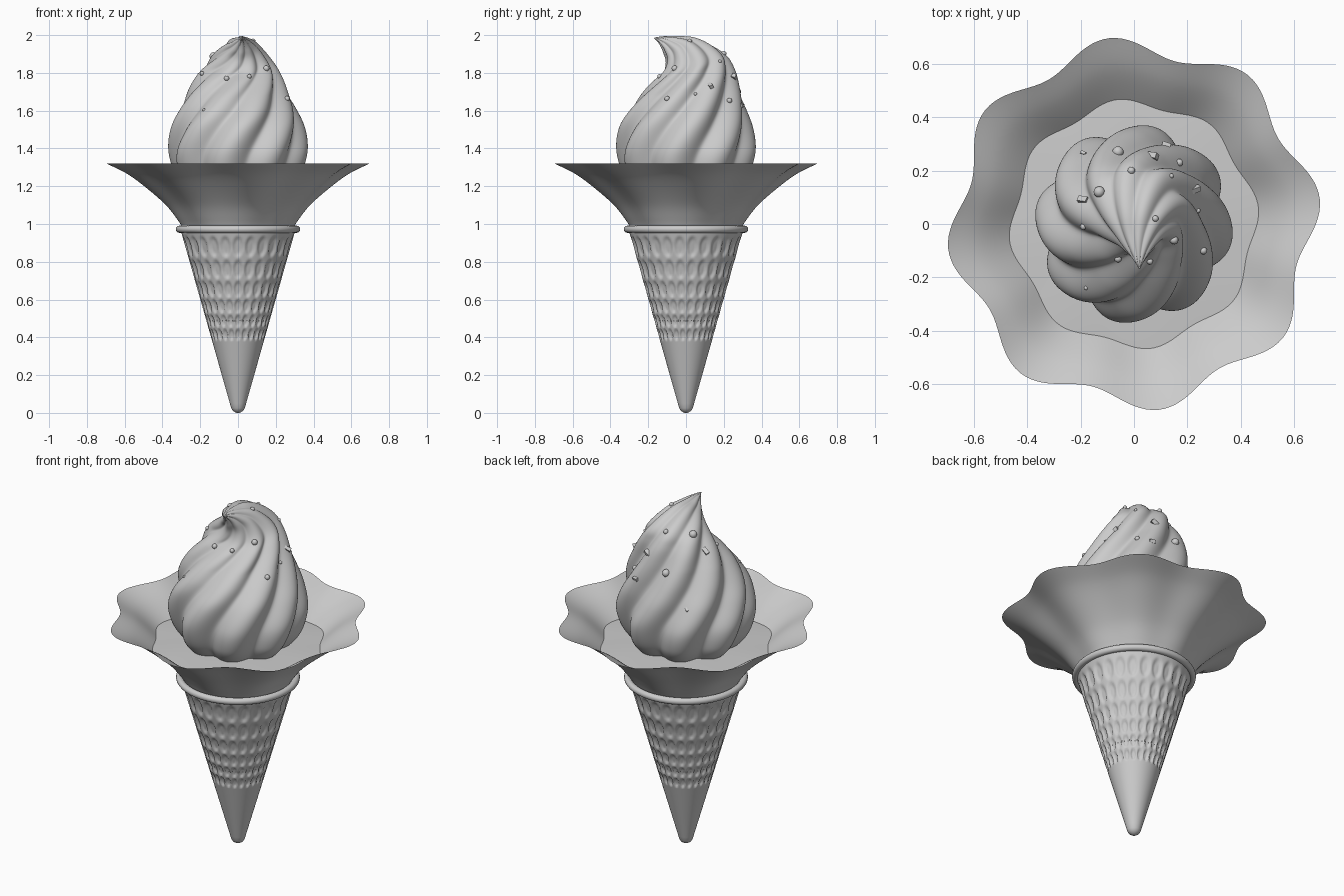
import bpy, math, random
from mathutils import Vector, Euler
from mathutils.bvhtree import BVHTree

if "Cube" in bpy.data.objects:
    bpy.data.objects.remove(bpy.data.objects["Cube"])

random.seed(4)
mat = bpy.data.materials.new("plain grey")
mat.diffuse_color = (0.6, 0.6, 0.6, 1)
mat.use_nodes = True
mat.node_tree.nodes["Principled BSDF"].inputs["Base Color"].default_value = mat.diffuse_color


def spline(pts, steps):
    """Catmull-Rom through tuples of any length."""
    out = []
    for i in range(len(pts) - 1):
        quad = [pts[min(max(i + k, 0), len(pts) - 1)] for k in (-1, 0, 1, 2)]
        for s in range(steps):
            t = s / steps
            out.append([0.5 * (2 * b + (c - a) * t + (2 * a - 5 * b + 4 * c - d) * t * t
                               + (3 * b - a - 3 * c + d) * t ** 3) for a, b, c, d in zip(*quad)])
    return out + [list(pts[-1])]


def loft(name, rings, caps=(False, False), angle=50):
    """Skin a list of equal-length closed rings."""
    n = len(rings[0])
    verts = [p for ring in rings for p in ring]
    faces = [(k * n + i, k * n + (i + 1) % n, (k + 1) * n + (i + 1) % n, (k + 1) * n + i)
             for k in range(len(rings) - 1) for i in range(n)]
    if caps[0]:
        faces.append(tuple(reversed(range(n))))
    if caps[1]:
        faces.append(tuple(range(len(verts) - n, len(verts))))
    me = bpy.data.meshes.new(name)
    me.from_pydata(verts, [], faces)
    ob = bpy.data.objects.new(name, me)
    bpy.context.collection.objects.link(ob)
    finish(ob, name, angle)
    return ob


def finish(ob, name, angle=50):
    ob.name = name
    ob.data.materials.append(mat)
    bpy.ops.object.select_all(action='DESELECT')
    bpy.context.view_layer.objects.active = ob
    ob.select_set(True)
    bpy.ops.object.shade_smooth_by_angle(angle=math.radians(angle))


def angles(n):
    return [2 * math.pi * i / n for i in range(n)]


# wafer cone with rows of pressed ovals
COLS = 26
ROWS = [(0.88, 0.058), (0.76, 0.053), (0.655, 0.045), (0.565, 0.038), (0.487, 0.034), (0.415, 0.031)]


def dimple(a, z):
    u = ((a * COLS / (2 * math.pi)) % 1 - 0.5) / 0.42
    for zc, h in ROWS:
        d = math.hypot(u, (z - zc) / h)
        if d < 1:
            return -0.010 * min(1, (1 - d) / 0.35)
    return 0


cone = []
for z, r in [(0, 0.004), (0.003, 0.015), (0.012, 0.028), (0.025, 0.036), (0.05, 0.043)]:
    cone.append([(r * math.cos(a), r * math.sin(a), z) for a in angles(COLS * 8)])
zs = [0.05 + 0.3 * k / 4 for k in range(1, 5)] + [0.35 + 0.62 * k / 72 for k in range(1, 73)]
for z in zs:
    base = 0.043 + (z - 0.05) * 0.284
    cone.append([((base + dimple(a, z)) * math.cos(a), (base + dimple(a, z)) * math.sin(a), z)
                 for a in angles(COLS * 8)])
loft("wafer_cone", cone, (True, True))

# rolled rim of the cone
bpy.ops.mesh.primitive_torus_add(major_segments=96, minor_segments=16, major_radius=0.31,
                                 minor_radius=0.019, location=(0, 0, 0.972))
finish(bpy.context.object, "cone_rim")


# scalloped flared cup: eight waves growing towards the edge
def wavy(r, amp, z, n=192):
    return [((r + amp * math.cos(8 * (a - math.radians(8)))) * math.cos(a),
             (r + amp * math.cos(8 * (a - math.radians(8)))) * math.sin(a), z) for a in angles(n)]


cup = spline([(0.285, 0.003, 0.97), (0.315, 0.005, 1.02), (0.375, 0.009, 1.10),
              (0.47, 0.017, 1.19), (0.565, 0.025, 1.265), (0.665, 0.037, 1.32)], 6)
loft("flared_cup", [wavy(*c) for c in cup])

# cream filling the cup
loft("cream_base", [wavy(0.454, 0.016, 1.178), wavy(0.35, 0.008, 1.185), wavy(0.15, 0, 1.19)],
     (False, True))

# swirled ice cream: y, z, radius, tilt, twist per section
SECTIONS = [(0, 1.16, 0.24, 0, -10), (0, 1.20, 0.295, 0, -8), (0, 1.27, 0.345, 0, -6),
            (0, 1.38, 0.372, 0, 0), (0, 1.50, 0.358, 0, 13), (0.005, 1.60, 0.322, 2, 26),
            (0.02, 1.70, 0.272, 5, 40), (0.035, 1.79, 0.222, 11, 56), (0.033, 1.85, 0.178, 19, 70),
            (-0.025, 1.92, 0.106, 38, 88), (-0.08, 1.952, 0.06, 46, 100),
            (-0.13, 1.974, 0.024, 58, 108), (-0.168, 1.985, 0.002, 70, 114)]
swirl = []
for y, z, r, tilt, twist in spline(SECTIONS, 7):
    t, ring = math.radians(tilt), []
    for a in angles(192):
        w = math.cos(4 * (a - math.radians(35 + twist)))
        q = r * (0.81 + 0.19 * math.sqrt((w * w + 0.06) / 1.06))
        ring.append((q * math.cos(a) + 0.02 * max(0, (z - 1.7) / 0.28), y + q * math.sin(a) * math.cos(t),
                     z + q * math.sin(a) * math.sin(t)))
    swirl.append(ring)
ice = loft("ice_cream_swirl", swirl, (True, True), 70)

# sprinkles dropped on to the swirl: x, y, size
tree = BVHTree.FromPolygons([v.co for v in ice.data.vertices], [p.vertices for p in ice.data.polygons])
DROPS = [(-.06, .27, .021), (-.01, .2, .014), (-.13, .12, .021), (.17, .23, .014), (.08, .02, .012),
         (.26, -.1, .014), (-.06, -.13, .014), (.15, -.06, .016), (.24, .05, .009), (.14, .18, .009),
         (-.19, -.01, .012), (-.18, -.24, .008), (.06, -.14, .012)]
BITS = [(.07, .255, .022), (-.19, .09, .022), (.23, .13, .02), (.12, .295, .018), (-.19, .265, .012)]
for kind, spots in (("round_sprinkle", DROPS), ("rod_sprinkle", BITS)):
    for x, y, s in spots:
        hit = tree.ray_cast(Vector((x, y, 3)), Vector((0, 0, -1)))[0]
        if hit is None:
            continue
        if kind == "round_sprinkle":
            bpy.ops.mesh.primitive_uv_sphere_add(segments=16, ring_count=10, radius=s, location=hit)
        else:
            bpy.ops.mesh.primitive_cube_add(size=1, location=hit)
            bpy.context.object.scale = (s * 1.8, s, s)
            bpy.context.object.rotation_euler = Euler([random.uniform(-.7, .7) for _ in range(3)])
        finish(bpy.context.object, kind)
